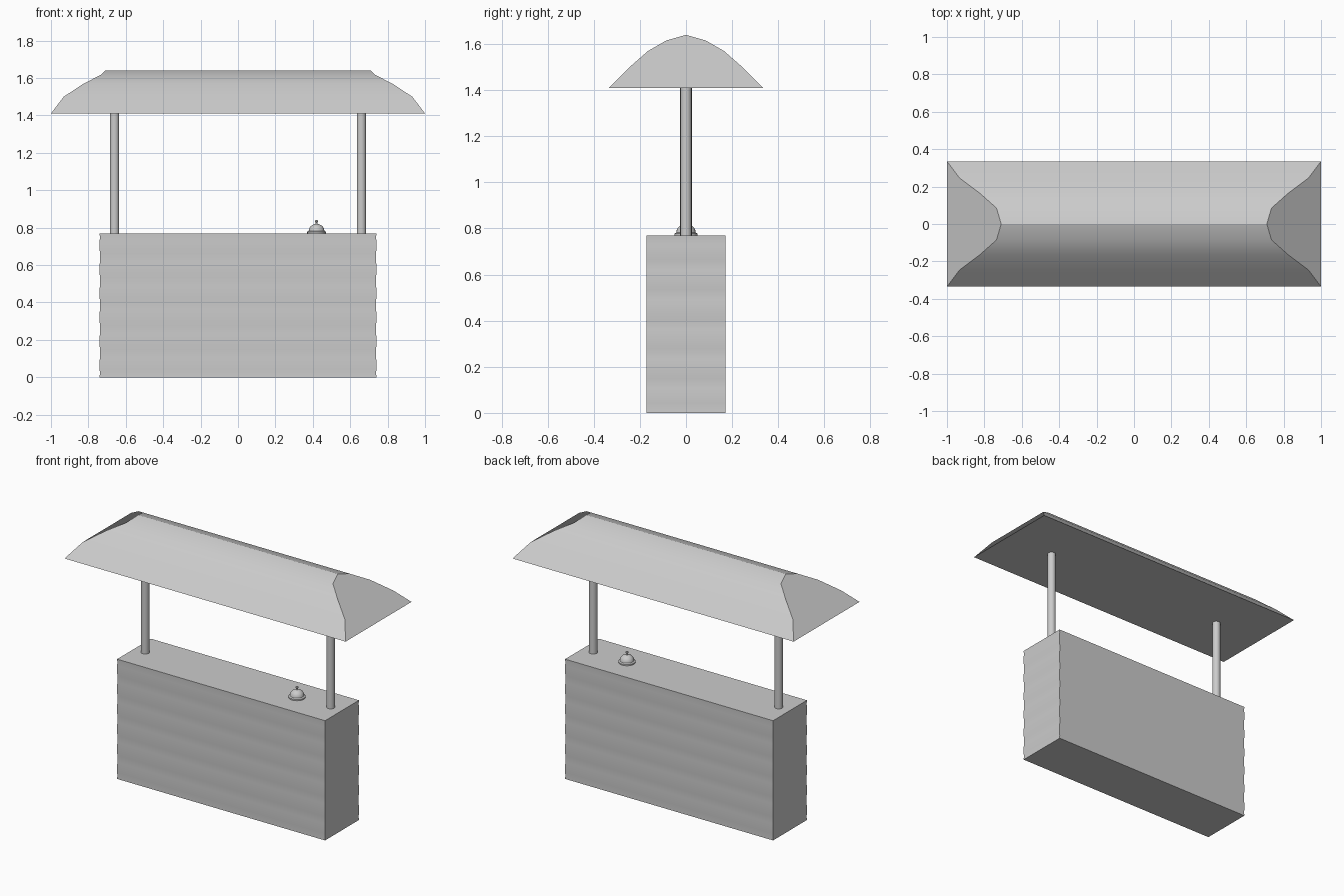
import bpy, bmesh, math

if "Cube" in bpy.data.objects:
    bpy.data.objects.remove(bpy.data.objects["Cube"])


def finish(name, bm, angle=30):
    bmesh.ops.recalc_face_normals(bm, faces=bm.faces)
    me = bpy.data.meshes.new(name)
    bm.to_mesh(me)
    bm.free()
    ob = bpy.data.objects.new(name, me)
    bpy.context.collection.objects.link(ob)
    bpy.ops.object.select_all(action='DESELECT')
    ob.select_set(True)
    bpy.context.view_layer.objects.active = ob
    bpy.ops.object.shade_smooth_by_angle(angle=math.radians(angle))
    return ob


def skin(name, rings, angle=30):
    """Join closed rings of points and cap both ends."""
    bm = bmesh.new()
    vs = [[bm.verts.new(p) for p in r] for r in rings]
    n = len(vs[0])
    for a, b in zip(vs, vs[1:]):
        for i in range(n):
            j = (i + 1) % n
            bm.faces.new((a[i], a[j], b[j], b[i]))
    bm.faces.new(vs[0])
    bm.faces.new(vs[-1])
    return finish(name, bm, angle)


def lathe(name, profile, x, sides):
    return skin(name, [[(x + r * math.cos(2 * math.pi * i / sides),
                         r * math.sin(2 * math.pi * i / sides), z)
                        for i in range(sides)] for r, z in profile])


# Counter with six softly rippled horizontal planks
TOP, PLANKS, STEPS = 0.77, 6, 6
rings = []
for k in range(PLANKS * STEPS + 1):
    inset = 0.003 * (1 - abs(math.sin(math.pi * k / STEPS)))
    if k in (0, PLANKS * STEPS):
        inset = 0
    x, y, z = 0.74 - inset, 0.172 - inset * 0.5, TOP * k / (PLANKS * STEPS)
    rings.append([(-x, -y, z), (x, -y, z), (x, y, z), (-x, y, z)])
skin("counter", rings)

# Posts
for side, name in ((-1, "left_post"), (1, "right_post")):
    lathe(name, [(0.025, TOP - 0.005), (0.025, 1.415)], side * 0.66, 16)

# Curved canopy: half profile of (y, z, end x), with slanted ends
half = [(0.335, 1.41, 1.0), (0.245, 1.50, 0.932), (0.165, 1.57, 0.825),
        (0.085, 1.616, 0.735), (0.0, 1.64, 0.71)]
full = [(-y, z, x) for y, z, x in half] + half[-2::-1]
skin("canopy", [[(s * x, y, z) for y, z, x in full] for s in (-1, 1)])

# Service bell: base plate, dome and push button
bell = [(0.05, TOP), (0.05, 0.778), (0.042, 0.783)]
bell += [(0.042 * math.cos(a), 0.783 + 0.037 * math.sin(a))
         for a in (math.radians(d) for d in (18, 36, 54, 70, 82))]
bell += [(0.005, 0.828), (0.009, 0.831), (0.009, 0.836), (0.005, 0.84)]
lathe("service_bell", bell, 0.42, 20)
